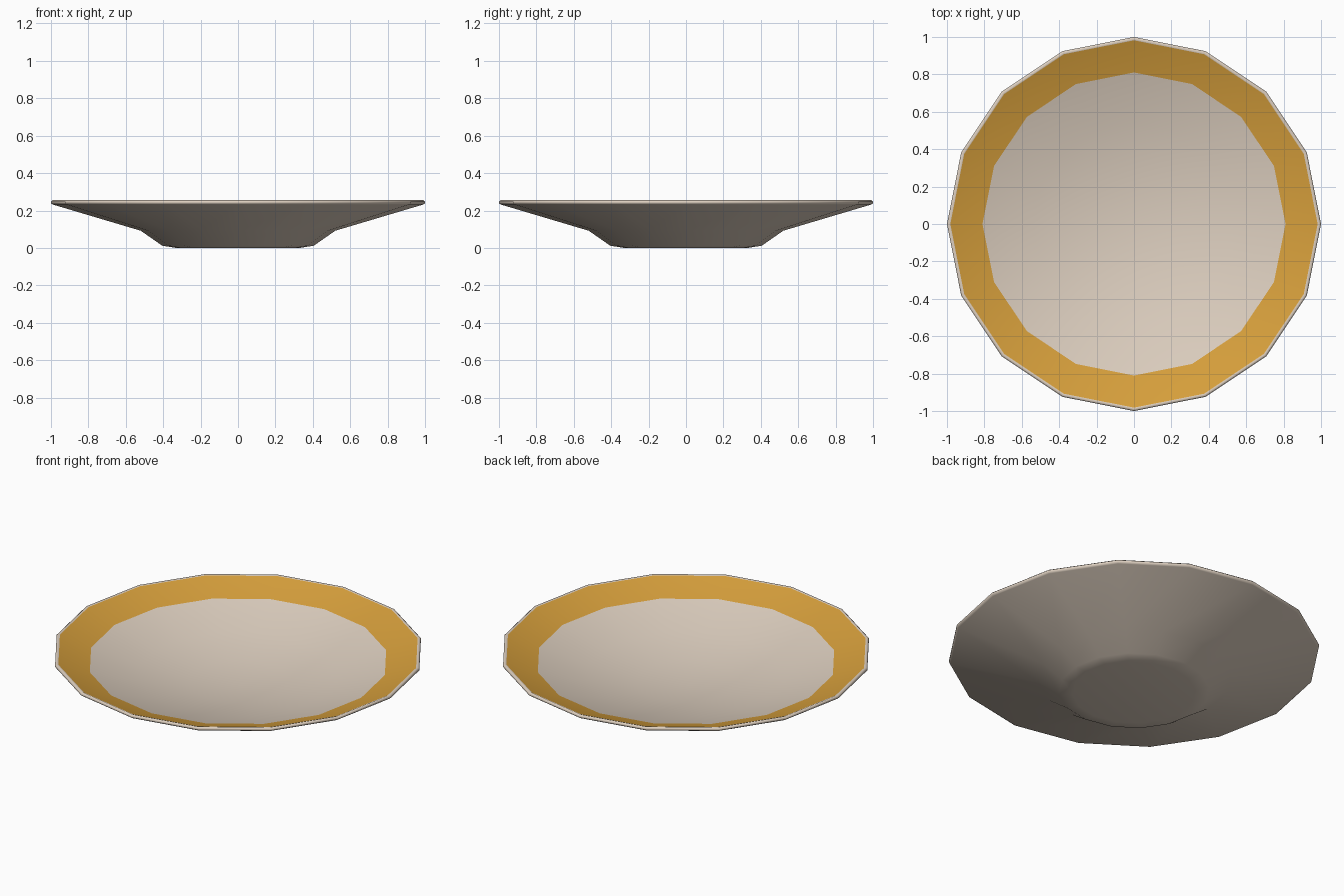
import bpy, bmesh, math

if "Cube" in bpy.data.objects:
    bpy.data.objects.remove(bpy.data.objects["Cube"])

SIDES = 16


def material(name, rgb):
    m = bpy.data.materials.new(name)
    m.diffuse_color = (*rgb, 1)
    m.use_nodes = True
    m.node_tree.nodes["Principled BSDF"].inputs["Base Color"].default_value = m.diffuse_color
    return m


cream = material("cream glaze", (0.72, 0.62, 0.52))
gold = material("gold band", (0.68, 0.35, 0.045))

# Profile from the underside centre, round the rim, to the inner centre
outer = [(0.33, 0.0), (0.405, 0.012), (0.52, 0.092), (0.99, 0.232),
         (1.0, 0.239), (1.0, 0.248), (0.992, 0.255), (0.982, 0.251)]
# Shallow curved well
well = [(r, 0.055 + 0.137 * (r / 0.81) ** 2) for r in (0.81, 0.54, 0.27)]
profile = outer + well
band = len(outer) - 1          # profile segment painted gold

bm = bmesh.new()
rings = []
for r, z in profile:
    rings.append([bm.verts.new((r * math.cos(2 * math.pi * i / SIDES),
                                r * math.sin(2 * math.pi * i / SIDES), z))
                  for i in range(SIDES)])
for k in range(len(rings) - 1):
    a, b = rings[k], rings[k + 1]
    for i in range(SIDES):
        j = (i + 1) % SIDES
        f = bm.faces.new((a[i], a[j], b[j], b[i]))
        f.material_index = 1 if k == band else 0

# Flat foot and centre of the well
bm.faces.new(rings[0][::-1])
centre = bm.verts.new((0, 0, 0.055))
for i in range(SIDES):
    bm.faces.new((rings[-1][i], rings[-1][(i + 1) % SIDES], centre))

bmesh.ops.recalc_face_normals(bm, faces=bm.faces[:])
for f in bm.faces:
    f.smooth = True

mesh = bpy.data.meshes.new("plate")
bm.to_mesh(mesh)
bm.free()
mesh.materials.append(cream)
mesh.materials.append(gold)
plate = bpy.data.objects.new("plate", mesh)
bpy.context.collection.objects.link(plate)
